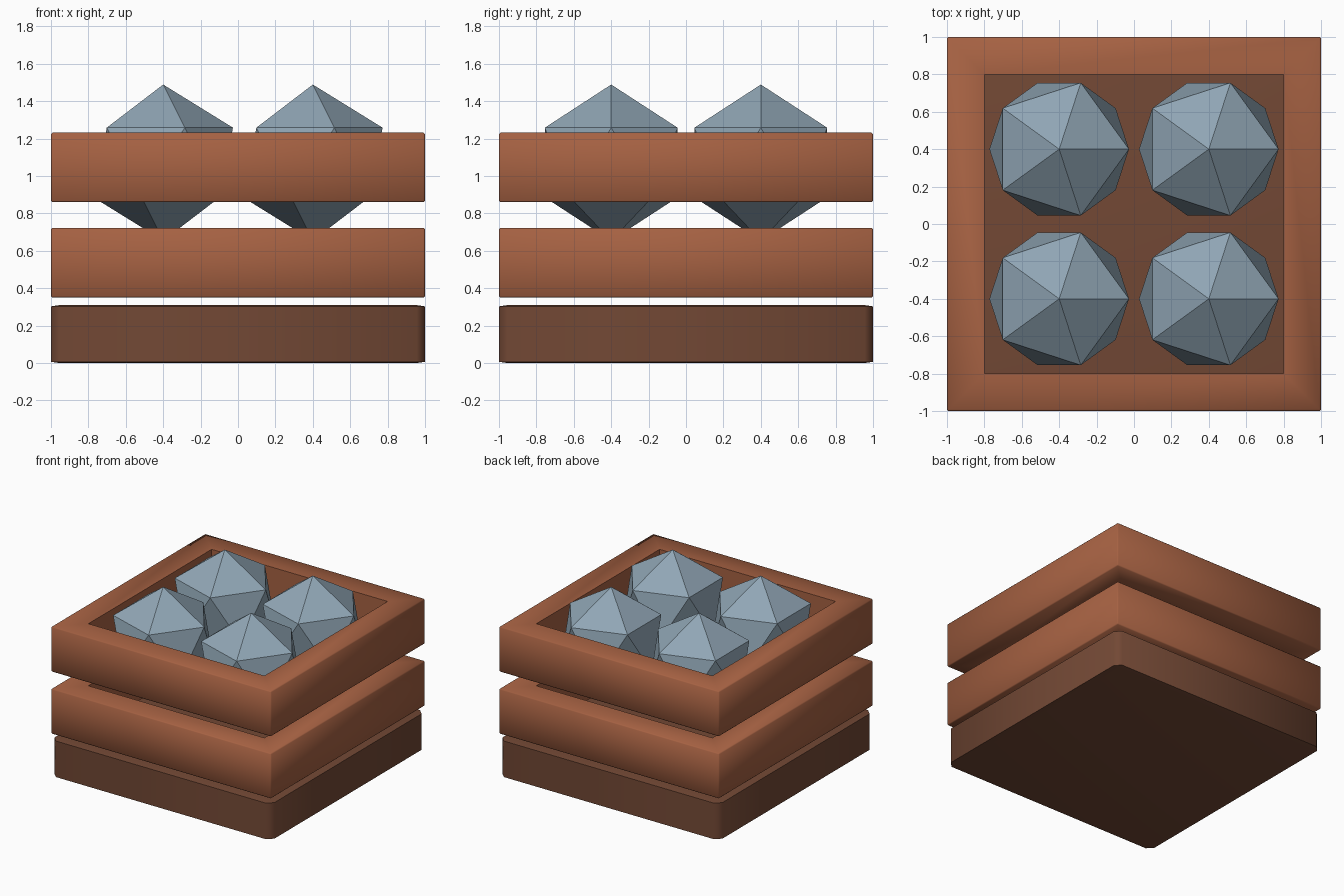
import bpy, bmesh, math

if "Cube" in bpy.data.objects:
    bpy.data.objects.remove(bpy.data.objects["Cube"])

def material(name, rgb):
    m = bpy.data.materials.new(name)
    m.diffuse_color = (*rgb, 1)
    m.use_nodes = True
    m.node_tree.nodes["Principled BSDF"].inputs["Base Color"].default_value = m.diffuse_color
    return m

dark_wood = material("dark_wood", (0.17, 0.065, 0.035))
wood = material("wood", (0.38, 0.12, 0.055))
stone = material("stone", (0.28, 0.38, 0.46))

def make_object(name, bm, mat, smooth=False):
    me = bpy.data.meshes.new(name)
    bmesh.ops.recalc_face_normals(bm, faces=bm.faces)
    bm.to_mesh(me)
    bm.free()
    ob = bpy.data.objects.new(name, me)
    bpy.context.collection.objects.link(ob)
    me.materials.append(mat)
    if smooth:
        for ob2 in bpy.context.selected_objects:
            ob2.select_set(False)
        ob.select_set(True)
        bpy.context.view_layer.objects.active = ob
        bpy.ops.object.shade_smooth_by_angle(angle=math.radians(50))
    return ob

# Base slab: bevelled cube squashed flat
bm = bmesh.new()
bmesh.ops.create_cube(bm, size=2)
bmesh.ops.bevel(bm, geom=bm.edges[:], offset=0.045, segments=1, affect='EDGES')
for v in bm.verts:
    v.co = (v.co.x, v.co.y, 0.155 + v.co.z * 0.155)
make_object("base", bm, dark_wood, smooth=True)

# Square rail frames, open in the middle
def frame(name, z0, z1):
    bm = bmesh.new()
    corners = [(1, 1), (-1, 1), (-1, -1), (1, -1)]
    profile = [(0.8, z0), (1, z0), (1, z1), (0.8, z1)]
    rings = [[bm.verts.new((cx * r, cy * r, z)) for r, z in profile] for cx, cy in corners]
    for i in range(4):
        a, b = rings[i], rings[(i + 1) % 4]
        for j in range(4):
            k = (j + 1) % 4
            bm.faces.new((a[j], a[k], b[k], b[j]))
    # bevel only the outer edges
    outer = [e for e in bm.edges
             if all(max(abs(v.co.x), abs(v.co.y)) > 0.9 for v in e.verts)]
    bmesh.ops.bevel(bm, geom=outer, offset=0.008, segments=1, affect='EDGES')
    make_object(name, bm, wood, smooth=True)

frame("lower_rail", 0.35, 0.722)
frame("upper_rail", 0.86, 1.232)

# Faceted stones held by the upper frame
for x in (-0.4, 0.4):
    for y in (-0.4, 0.4):
        bm = bmesh.new()
        bmesh.ops.create_icosphere(bm, subdivisions=1, radius=0.417)
        bmesh.ops.translate(bm, verts=bm.verts, vec=(x, y, 1.072))
        make_object("stone", bm, stone)
